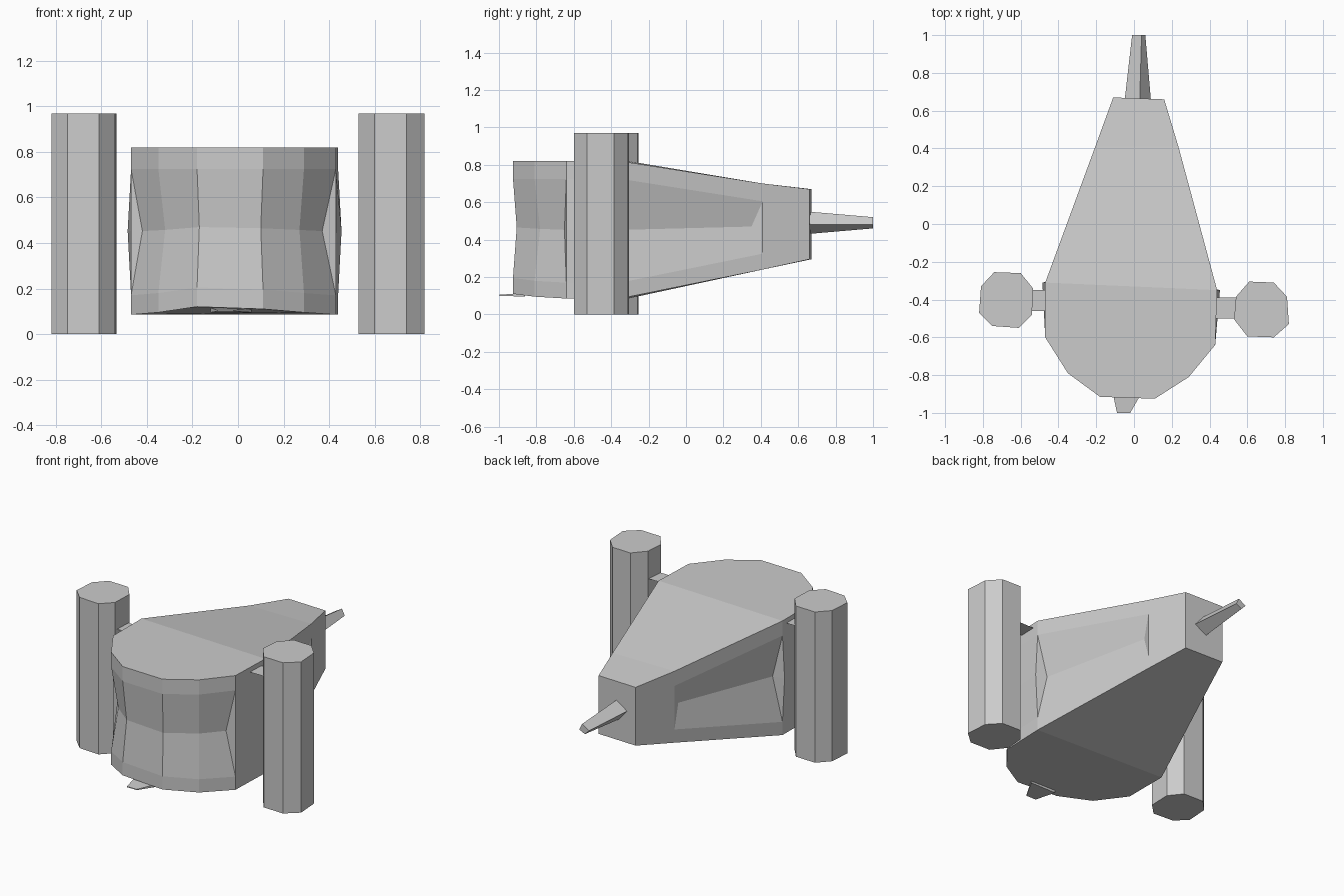
import bpy, bmesh

if "Cube" in bpy.data.objects:
    bpy.data.objects.remove(bpy.data.objects["Cube"])


def make_object(name, verts, faces):
    mesh = bpy.data.meshes.new(name)
    mesh.from_pydata(verts, [], faces)
    bm = bmesh.new()
    bm.from_mesh(mesh)
    bmesh.ops.recalc_face_normals(bm, faces=bm.faces)
    bm.to_mesh(mesh)
    bm.free()
    obj = bpy.data.objects.new(name, mesh)
    bpy.context.collection.objects.link(obj)
    return obj


def loft(name, ring_a, ring_b):
    """Closed prism between two rings with equal point counts."""
    n = len(ring_a)
    faces = [(i, (i + 1) % n, n + (i + 1) % n, n + i) for i in range(n)]
    faces += [tuple(range(n)), tuple(range(n, 2 * n))]
    return make_object(name, ring_a + ring_b, faces)


# Hull outline: x, y, top z, bottom z, groove bottom x, y, outer middle x
outline = [
    (-.47, -.31, .82, .085, -.41, -.295, -.485),
    (-.47, -.60, .82, .085, -.42, -.62, -.47),
    (-.35, -.79, .82, .095, -.32, -.76, -.35),
    (-.18, -.915, .82, .12, -.17, -.89, -.18),
    (.11, -.925, .82, .11, .10, -.905, .11),
    (.29, -.81, .82, .095, .27, -.78, .29),
    (.43, -.64, .82, .085, .37, -.65, .43),
    (.44, -.35, .82, .085, .385, -.33, .455),
    (.235, .41, .70, .24, .215, .35, .235),
    (.16, .66, .67, .295, .16, .66, .16),
    (-.11, .67, .67, .295, -.11, .67, -.11),
    (-.205, .41, .70, .24, -.19, .35, -.205),
]
grooved = {1, 2, 3, 4, 5, 7, 11}
TOP, UP, OUT, IN, LOW, BOT = range(6)
n = len(outline)
verts, faces = [], []
for x, y, zt, zb, ix, iy, ox in outline:
    mid = (zt + zb) / 2
    verts += [(x, y, zt), (x, y, zt - .095), (ox, y, mid),
              (ix, iy, mid), (x, y, zb + .085), (x, y, zb)]


def v(i, level):
    return (i % n) * 6 + level


# Hull walls: grooved or flat panels, with triangles closing groove ends
for i in range(n):
    middle = IN if i in grooved else OUT
    levels = (TOP, UP, middle, LOW, BOT)
    for a, b in zip(levels, levels[1:]):
        faces.append((v(i, a), v(i + 1, a), v(i + 1, b), v(i, b)))
    if (i in grooved) != ((i - 1) % n in grooved):
        faces += [(v(i, UP), v(i, OUT), v(i, IN)), (v(i, OUT), v(i, LOW), v(i, IN))]

# Hull roof and belly in three sections
for level in (TOP, BOT):
    for section in (range(8), (7, 8, 11, 0), (8, 9, 10, 11)):
        faces.append(tuple(v(i, level) for i in section))
make_object("hull", verts, faces)

# Octagonal side pods
pods = {
    "left_pod": [(-.74, -.255), (-.60, -.26), (-.535, -.34), (-.54, -.48),
                 (-.61, -.55), (-.75, -.54), (-.82, -.47), (-.81, -.33)],
    "right_pod": [(.61, -.305), (.74, -.31), (.81, -.385), (.82, -.53),
                  (.74, -.60), (.60, -.595), (.53, -.505), (.54, -.385)],
}
for name, ring in pods.items():
    loft(name, [(x, y, 0) for x, y in ring], [(x, y, .97) for x, y in ring])

# Thin plates joining pods to hull
for name, x0, x1, y0, y1 in (("left_strut", -.56, -.45, -.46, -.35),
                             ("right_strut", .43, .56, -.50, -.39)):
    make_object(name, [(x0, y0, .79), (x1, y0, .79), (x1, y1, .79), (x0, y1, .79)],
                [(0, 1, 2, 3)])

# Tapered tail spike
loft("tail_spike",
     [(.03, .65, .55), (.09, .65, .48), (.01, .65, .43), (-.05, .65, .50)],
     [(.04, 1, .52), (.06, 1, .48), (.02, 1, .46), (-.01, 1, .49)])

# Small tongue under the nose
loft("nose_tongue",
     [(-.12, -.86, .095), (.06, -.86, .095), (-.02, -1, .10), (-.09, -1, .10)],
     [(-.12, -.86, .115), (.06, -.86, .115), (-.02, -1, .105), (-.09, -1, .105)])
